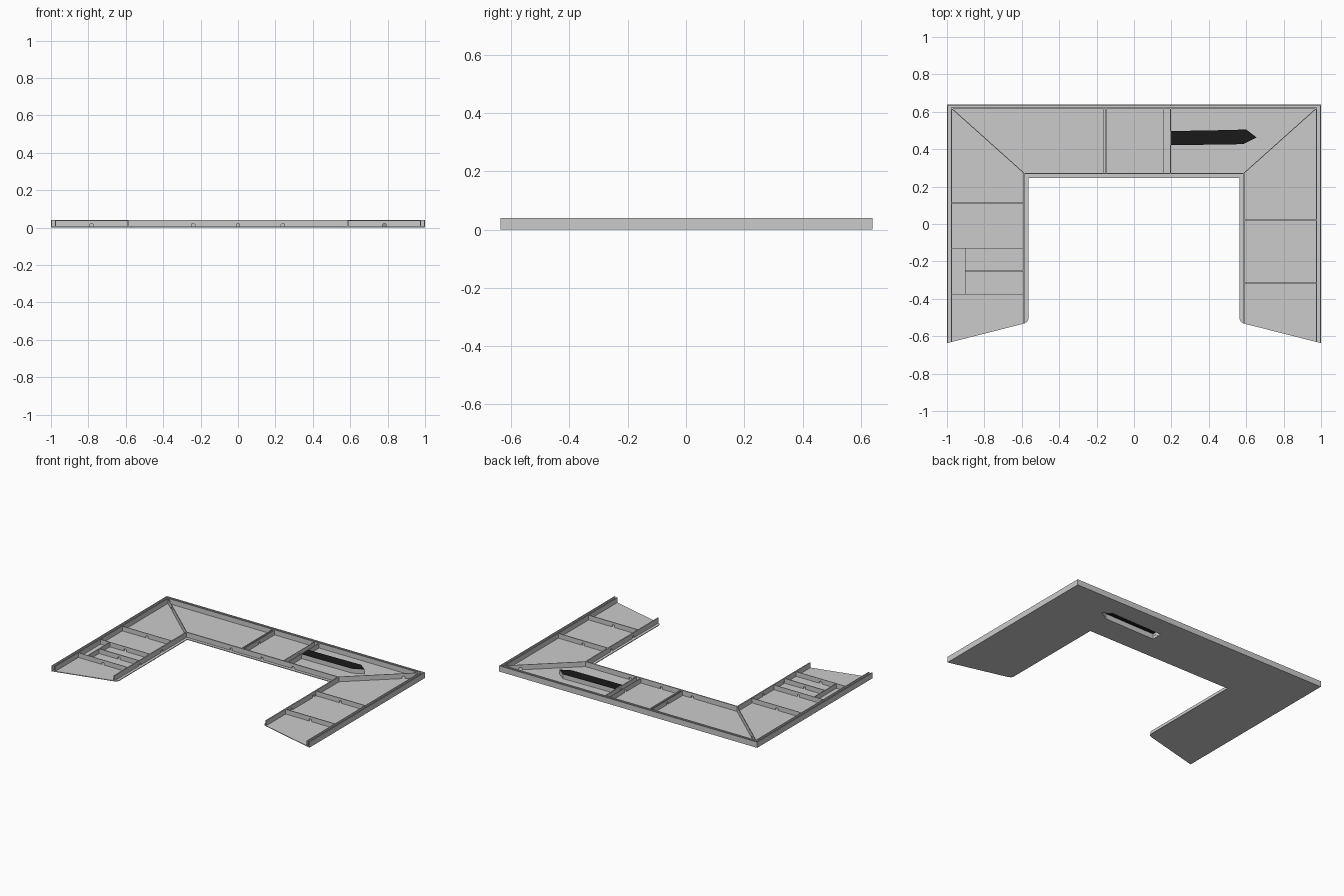
import bpy, bmesh
from mathutils import Vector

if "Cube" in bpy.data.objects:
    bpy.data.objects.remove(bpy.data.objects["Cube"])

FLOOR = 0.005
TOP = 0.04


def make_object(name, bm):
    bmesh.ops.recalc_face_normals(bm, faces=bm.faces)
    mesh = bpy.data.meshes.new(name)
    bm.to_mesh(mesh)
    bm.free()
    ob = bpy.data.objects.new(name, mesh)
    bpy.context.collection.objects.link(ob)
    return ob


def extrude_outline(name, points, offset):
    """Solid made from a closed 3D outline swept along an offset."""
    bm = bmesh.new()
    face = bm.faces.new([bm.verts.new(p) for p in points])
    ext = bmesh.ops.extrude_face_region(bm, geom=[face], use_keep_orig=True)
    verts = [g for g in ext["geom"] if isinstance(g, bmesh.types.BMVert)]
    bmesh.ops.translate(bm, verts=verts, vec=offset)
    return make_object(name, bm)


def panel(name, a, b, thick=0.006, top=TOP, notches=()):
    """Upright panel from a to b, with small arched cable notches at its foot."""
    a, b = Vector((*a, 0)), Vector((*b, 0))
    along = (b - a).normalized()
    side = Vector((-along.y, along.x, 0))
    length = (b - a).length
    prof = [(0, FLOOR)]
    for n in notches:
        c = n * length
        prof += [(c - .009, FLOOR), (c - .009, .017), (c - .005, .021),
                 (c + .005, .021), (c + .009, .017), (c + .009, FLOOR)]
    prof += [(length, FLOOR), (length, top), (0, top)]
    pts = [a + along * s + Vector((0, 0, z)) - side * thick / 2 for s, z in prof]
    return extrude_outline(name, pts, side * thick)


# U-shaped floor with slanted arm ends and clipped inner corners
half = [(.565, .245), (.565, -.51), (.572, -.524), (.59, -.533), (1, -.637), (1, .64)]
outline = [(x, y, 0) for x, y in half] + [(-x, y, 0) for x, y in reversed(half)]
floor = extrude_outline("floor", outline, Vector((0, 0, FLOOR)))

# Pointed opening through the floor
arrow = [(.197, .422), (.40, .424), (.585, .427), (.655, .463), (.60, .505), (.40, .5), (.197, .497)]
cutter = extrude_outline("opening_cutter", [(x, y, -.02) for x, y in arrow], Vector((0, 0, .05)))
cutter.hide_render = True
cutter.hide_viewport = True
cut = floor.modifiers.new("opening", "BOOLEAN")
cut.operation = "DIFFERENCE"
cut.object = cutter

# Raised pointed housing, open underneath, with a dark lid
bm = bmesh.new()
low = [bm.verts.new((x, y, FLOOR)) for x, y in arrow]
high = [bm.verts.new((x, y, .036)) for x, y in arrow]
for i in range(len(arrow)):
    j = (i + 1) % len(arrow)
    bm.faces.new((low[i], low[j], high[j], high[i]))
make_object("pointed_housing", bm)
lid = extrude_outline("pointed_lid", [(x, y, .036) for x, y in arrow], Vector((0, 0, .002)))
dark = bpy.data.materials.new("dark")
dark.diffuse_color = (.01, .01, .01, 1)
dark.use_nodes = True
dark.node_tree.nodes["Principled BSDF"].inputs["Base Color"].default_value = dark.diffuse_color
lid.data.materials.append(dark)

# Double-skinned outer walls and single inner walls
for label, s in (("left", -1), ("right", 1)):
    panel(label + "_outer_skin", (s * .997, -.637), (s * .997, .64))
    panel(label + "_outer_lining", (s * .976, -.632), (s * .976, .622))
    panel(label + "_inner_wall", (s * .588, -.532), (s * .588, .272), .008, notches=(.35, .65))
    panel(label + "_mitre_divider", (s * .976, .619), (s * .588, .272), .004, notches=(.2,))
panel("back_outer_skin", (-1, .637), (1, .637))
panel("back_outer_lining", (-.976, .619), (.976, .619))
panel("back_inner_wall", (-.588, .27), (.588, .27), .008,
      notches=[.5 + x / 1.176 for x in (-.24, 0, .24)])

# Dividers across the back run
for x, t in ((-.165, .003), (-.15, .006), (.16, .003), (.195, .006)):
    panel("back_divider", (x, .272), (x, .618), t, .038, (.5,))

# Dividers across the right arm
for y in (.02, -.315):
    panel("right_divider", (.59, y), (.975, y), .006, .038, (.5,))

# Dividers and small compartments in the left arm
for y, x0, t in ((.112, -.975, .004), (-.13, -.975, .004),
                 (-.25, -.902, .006), (-.375, -.975, .004)):
    panel("left_divider", (x0, y), (-.59, y), t, .038, (.5,))
panel("left_compartment_wall", (-.902, -.375), (-.902, -.13), .004, .038)
